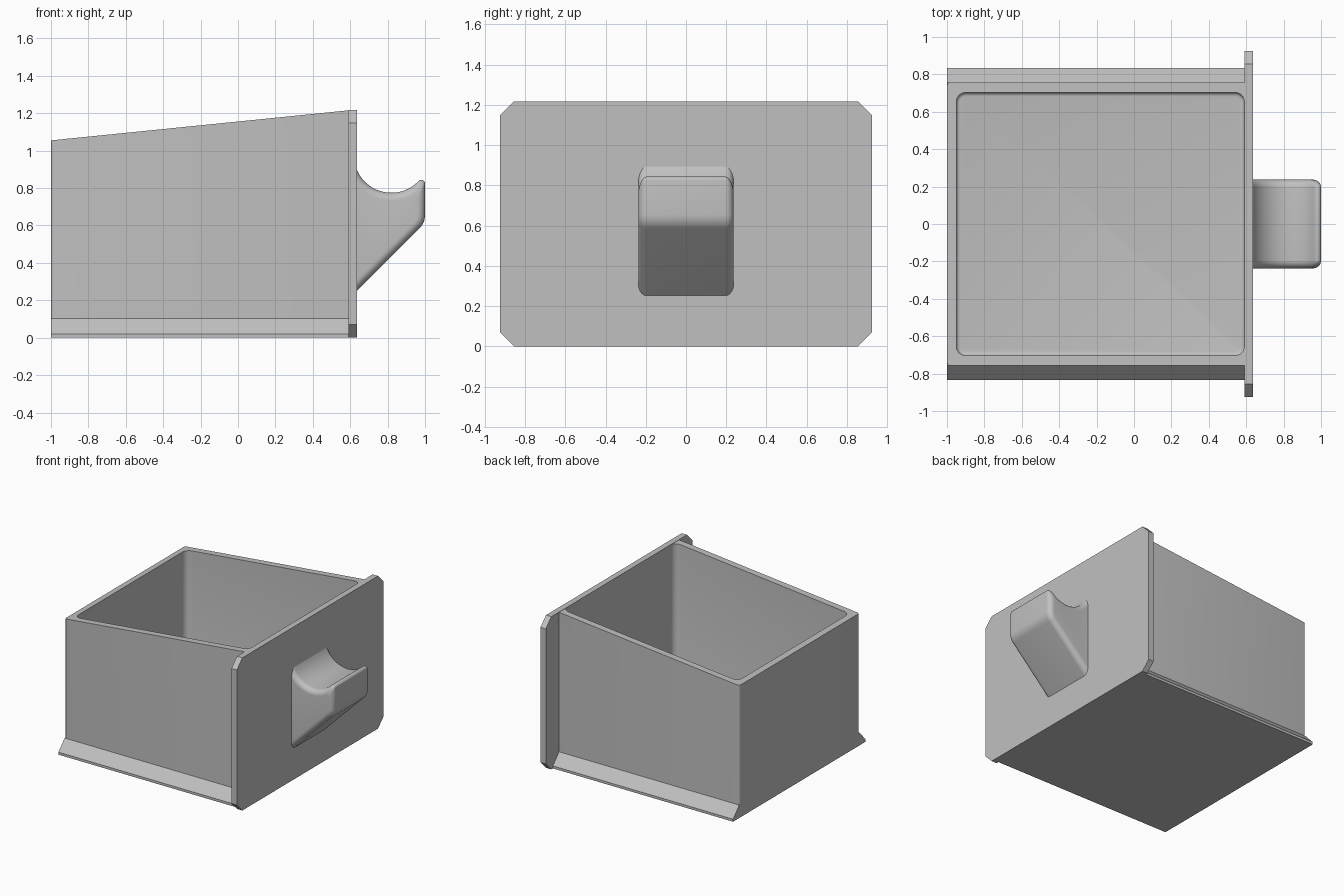
import bpy, bmesh
from math import sin, cos, pi, sqrt, atan2, radians

cube = bpy.data.objects.get("Cube")
if cube:
    bpy.data.objects.remove(cube, do_unlink=True)

grey = bpy.data.materials.new("light grey plastic")
grey.use_nodes = True
grey.diffuse_color = (0.53, 0.53, 0.53, 1)
grey.node_tree.nodes["Principled BSDF"].inputs["Base Color"].default_value = grey.diffuse_color


def loft(name, loops, smooth=True):
    """Skin a row of equal-length closed loops and cap both ends."""
    bm = bmesh.new()
    rows = [[bm.verts.new(p) for p in loop] for loop in loops]
    n = len(rows[0])
    for a, b in zip(rows, rows[1:]):
        for i in range(n):
            j = (i + 1) % n
            bm.faces.new((a[i], a[j], b[j], b[i]))
    bm.faces.new(rows[0][::-1])
    bm.faces.new(rows[-1])
    bmesh.ops.recalc_face_normals(bm, faces=bm.faces)
    mesh = bpy.data.meshes.new(name)
    bm.to_mesh(mesh)
    bm.free()
    mesh.materials.append(grey)
    obj = bpy.data.objects.new(name, mesh)
    bpy.context.collection.objects.link(obj)
    if smooth:
        bpy.ops.object.select_all(action='DESELECT')
        obj.select_set(True)
        bpy.context.view_layer.objects.active = obj
        bpy.ops.object.shade_smooth_by_angle(angle=radians(30))
    return obj


def rim(x):
    """Height of the sloping rim."""
    return 1.055 + (x + 1) * 0.101


def rounded_rect(x0, x1, y, r_back, r_front, height, steps=6):
    pts = []
    corners = ((x1, y, r_front, 0), (x0, y, r_back, 1),
               (x0, -y, r_back, 2), (x1, -y, r_front, 3))
    for cx, cy, r, quarter in corners:
        ox = cx - r if cx == x1 else cx + r
        oy = cy - r if cy > 0 else cy + r
        for k in range(steps + 1):
            a = (quarter + k / steps) * pi / 2
            px, py = ox + r * cos(a), oy + r * sin(a)
            pts.append((px, py, height(px)))
    return pts


# Open tray: outer wall, sloping rim, inner wall, rounded floor edge
def outer(h):
    return rounded_rect(-1, 0.592, 0.757, 0.02, 0.001, h)


def inner(inset, h):
    r = 0.05 - inset
    return rounded_rect(-0.95 + inset, 0.59 - inset, 0.703 - inset, r, r, h)


floor, fillet = 0.05, 0.02
loops = [outer(lambda x: 0), outer(rim), inner(0, rim)]
for k in range(5):
    a = k / 4 * pi / 2
    z = floor + fillet * (1 - sin(a))
    loops.append(inner(fillet * (1 - cos(a)), lambda x, z=z: z))
loft("tray_body", loops)

# Sloped runners along both lower sides
rail = ((0.74, 0), (0.835, 0), (0.835, 0.02), (0.757, 0.103), (0.74, 0.103))
for side, name in ((1, "back_runner"), (-1, "front_runner")):
    loft(name, [[(x, side * y, z) for y, z in rail] for x in (-1, 0.592)], False)

# Face panel with cut corners
w, top, c = 0.925, 1.218, 0.07
half = ((w - c, 0), (w, c), (w, top - c), (w - c, top))
outline = list(half) + [(-y, z) for y, z in reversed(half)]
loft("face_panel", [[(x, y, z) for y, z in outline] for x in (0.59, 0.637)], False)


# Pull handle: side profile, shrunk by d towards its rounded sides
def handle_profile(d):
    root, reach = 0.63, 1 - d
    scoop_x, scoop_z, scoop_r, tip_r = 0.82, 0.975, 0.2 + d, 0.02
    pts = [(root, 0.245 + d * sqrt(2))]
    for k in range(9):                       # lower outer bend
        a = (k / 8 - 1) * pi / 4
        pts.append((0.9 + (0.1 - d) * cos(a), 0.656 + (0.1 - d) * sin(a)))
    tx = reach - tip_r                       # rounded lip
    tz = scoop_z - sqrt((scoop_r + tip_r) ** 2 - (tx - scoop_x) ** 2)
    end = atan2(scoop_z - tz, scoop_x - tx)
    for k in range(9):
        a = end * k / 8
        pts.append((tx + tip_r * cos(a), tz + tip_r * sin(a)))
    a0 = end - pi                            # finger scoop
    a1 = atan2(-sqrt(scoop_r ** 2 - (root - scoop_x) ** 2), root - scoop_x)
    for k in range(1, 25):
        a = a0 + (a1 - a0) * k / 24
        pts.append((scoop_x + scoop_r * cos(a), scoop_z + scoop_r * sin(a)))
    return pts


half_width, edge = 0.237, 0.042
sections = []
for k in range(9):
    a = (1 - k / 8) * pi / 2
    sections.append((half_width - edge + edge * sin(a), edge * (1 - cos(a))))
sections += [(-y, d) for y, d in reversed(sections)]
loft("pull_handle", [[(x, y, z) for x, z in handle_profile(d)] for y, d in sections])
